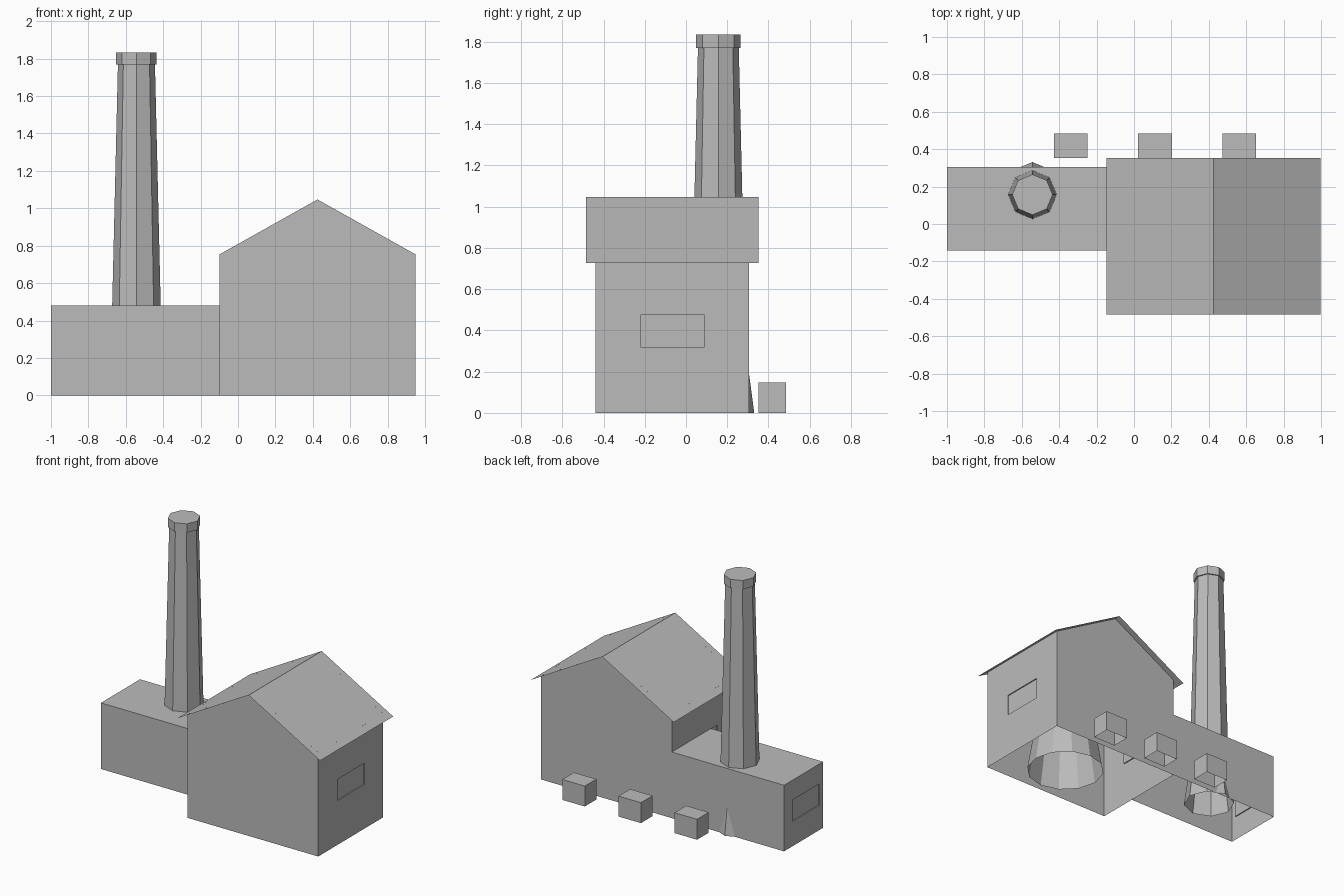
import bpy, bmesh, math

if "Cube" in bpy.data.objects:
    bpy.data.objects.remove(bpy.data.objects["Cube"])

grey = bpy.data.materials.new("plain_grey")
grey.diffuse_color = (0.5, 0.5, 0.5, 1)
grey.use_nodes = True
grey.node_tree.nodes["Principled BSDF"].inputs["Base Color"].default_value = grey.diffuse_color


def finish(name, bm, solid=True):
    """Turn a bmesh into a named object."""
    bmesh.ops.remove_doubles(bm, verts=bm.verts, dist=0.0005)
    if solid:
        bmesh.ops.recalc_face_normals(bm, faces=bm.faces)
    mesh = bpy.data.meshes.new(name)
    bm.to_mesh(mesh)
    bm.free()
    mesh.materials.append(grey)
    obj = bpy.data.objects.new(name, mesh)
    bpy.context.collection.objects.link(obj)
    return obj


def face(bm, pts):
    return bm.faces.new([bm.verts.new(p) for p in pts])


def window_wall(bm, x, side, y, z, win_y, win_z, depth=0.008):
    """Wall facing along x with a shallow recessed window."""
    def rect(px, ys, zs):
        return [(px, ys[0], zs[0]), (px, ys[1], zs[0]),
                (px, ys[1], zs[1]), (px, ys[0], zs[1])]
    rings = [rect(x, y, z), rect(x, win_y, win_z),
             rect(x - side * depth, win_y, win_z)]
    for a, b in zip(rings, rings[1:]):
        for i in range(4):
            j = (i + 1) % 4
            face(bm, [a[i], a[j], b[j], b[i]])
    face(bm, rings[-1])


def tube(name, x, y, sides, profile, cap):
    """Revolve (radius, height) rings with a corner on each axis."""
    bm = bmesh.new()
    rings = [[bm.verts.new((x + r * math.cos(2 * math.pi * i / sides),
                            y + r * math.sin(2 * math.pi * i / sides), z))
              for i in range(sides)] for r, z in profile]
    for a, b in zip(rings, rings[1:]):
        for i in range(sides):
            j = (i + 1) % sides
            bm.faces.new([a[i], a[j], b[j], b[i]])
    if cap:
        bm.faces.new(rings[-1])
    return finish(name, bm)


# Main hall: gabled walls, open underneath
X0, X1, RIDGE_X = -0.10, 0.95, 0.425
FRONT, BACK = -0.438, 0.305
EAVE, RIDGE = 0.753, 1.047
bm = bmesh.new()
for y in (FRONT, BACK):
    face(bm, [(X0, y, 0), (X1, y, 0), (X1, y, EAVE),
              (RIDGE_X, y, RIDGE), (X0, y, EAVE)])
for x, side in ((X0, -1), (X1, 1)):
    window_wall(bm, x, side, (FRONT, BACK), (0, EAVE), (-0.22, 0.09), (0.32, 0.475))
finish("main_hall", bm)

# Thin gable roof with overhanging eaves
bm = bmesh.new()
for s in (-1, 1):
    pts = [(RIDGE_X, -0.485, RIDGE), (RIDGE_X + s * 0.573, -0.485, 0.726),
           (RIDGE_X + s * 0.573, 0.352, 0.726), (RIDGE_X, 0.352, RIDGE)]
    face(bm, pts if s > 0 else pts[::-1])
finish("roof", bm, solid=False)

# Low side wing, open underneath and against the hall
WX, WF, WT = -1.0, -0.142, 0.479
bm = bmesh.new()
for y in (WF, BACK):
    face(bm, [(WX, y, 0), (X0, y, 0), (X0, y, WT), (WX, y, WT)])
face(bm, [(WX, WF, WT), (X0, WF, WT), (X0, BACK, WT), (WX, BACK, WT)])
window_wall(bm, WX, -1, (WF, BACK), (0, WT), (-0.10, 0.21), (0.18, 0.335))
finish("side_wing", bm)

# Tall chimney with flared foot and rim
tube("chimney", -0.543, 0.157, 8,
     [(0.174, 0), (0.134, 0.30), (0.099, 1.77), (0.108, 1.77), (0.108, 1.834)], True)

# Tapered tank standing inside the hall
tube("inner_tank", 0.51, -0.127, 12, [(0.265, 0), (0.20, 0.40)], True)

# Three crates behind the building, open underneath
for i in range(3):
    bm = bmesh.new()
    bmesh.ops.create_cube(bm, size=1)
    for v in bm.verts:
        v.co = (-0.338 + 0.45 * i + v.co.x * 0.18,
                0.4185 + v.co.y * 0.133, 0.074 + v.co.z * 0.148)
    bottom = [f for f in bm.faces if f.calc_center_median().z < 0.01]
    bmesh.ops.delete(bm, geom=bottom, context='FACES_ONLY')
    finish(f"crate_{i + 1}", bm)
